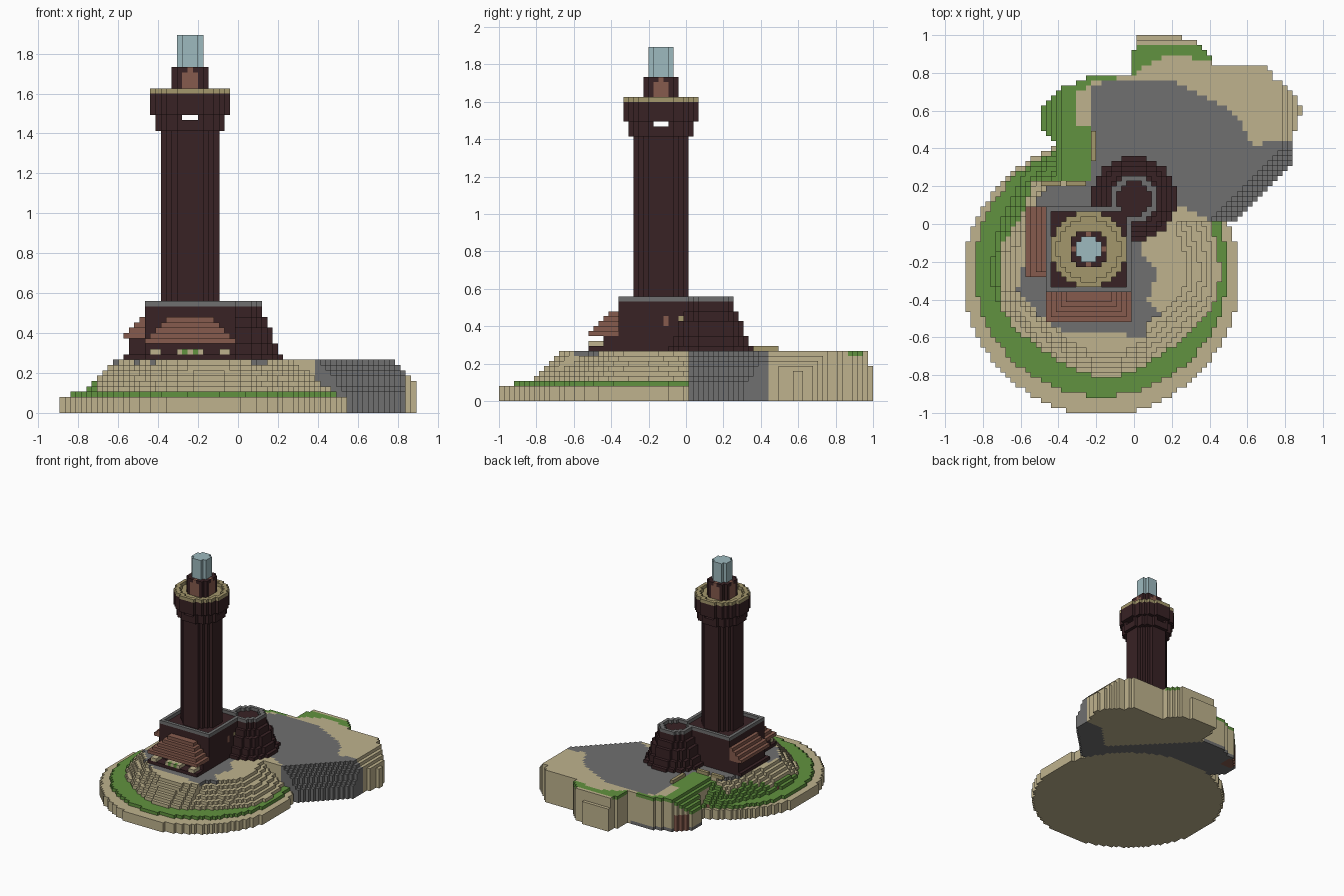
import bpy
from math import hypot, atan2, sin

V = 2 / 75  # edge length of one block

if "Cube" in bpy.data.objects:
    bpy.data.objects.remove(bpy.data.objects["Cube"], do_unlink=True)

COLOURS = {
    "sand": (.52, .45, .27),
    "grass": (.12, .29, .05),
    "stone": (.16, .16, .16),
    "dark_brick": (.04, .016, .018),
    "roof_clay": (.24, .105, .075),
    "khaki": (.37, .31, .15),
    "lamp_glass": (.34, .49, .52),
}
MATERIALS = {}
for label, rgb in COLOURS.items():
    mat = bpy.data.materials.new(label)
    mat.use_nodes = True
    mat.diffuse_color = (*rgb, 1)
    mat.node_tree.nodes["Principled BSDF"].inputs["Base Color"].default_value = (*rgb, 1)
    MATERIALS[label] = mat


def box(x, y, z, colour):
    """Blocks in inclusive x and y ranges, and z from low up to high."""
    return {(i, j, k): colour for i in range(x[0], x[1] + 1)
            for j in range(y[0], y[1] + 1) for k in range(*z)}


def disc(centre, radius, z, colour, inner=0):
    """Round stack of blocks, hollow inside the inner radius."""
    cx, cy = centre
    n = int(radius) + 1
    return {c: colour for c in box((cx - n, cx + n), (cy - n, cy + n), z, colour)
            if inner <= hypot(c[0] - cx, c[1] - cy) <= radius}


def block_object(name, cells):
    """Mesh the exposed faces of a set of coloured blocks."""
    slots = sorted(set(cells.values()))
    verts, faces, indices = {}, [], []
    for cell, colour in cells.items():
        for axis in range(3):
            for side in (0, 1):
                near = list(cell)
                near[axis] += 2 * side - 1
                if tuple(near) in cells:
                    continue
                u, w = (axis + 1) % 3, (axis + 2) % 3
                ring = [(0, 0), (1, 0), (1, 1), (0, 1)]
                face = []
                for a, b in ring if side else ring[::-1]:
                    p = list(cell)
                    p[axis] += side
                    p[u] += a
                    p[w] += b
                    face.append(verts.setdefault(tuple(p), len(verts)))
                faces.append(face)
                indices.append(slots.index(colour))
    mesh = bpy.data.meshes.new(name)
    mesh.from_pydata([((x - .5) * V, (y - .5) * V, z * V) for x, y, z in verts], [], faces)
    for label in slots:
        mesh.materials.append(MATERIALS[label])
    mesh.polygons.foreach_set("material_index", indices)
    mesh.update()
    bpy.context.collection.objects.link(bpy.data.objects.new(name, mesh))


def inside(x, y, outline):
    hit = False
    for (ax, ay), (bx, by) in zip(outline, outline[1:] + outline[:1]):
        if (ay > y) != (by > y) and x < ax + (y - ay) * (bx - ax) / (by - ay):
            hit = not hit
    return hit


# Island outlines, in blocks
HEADLAND = [(-18.6, 19), (-18.6, 23), (-15, 26.6), (-8, 29.6), (-.6, 30), (.4, 37.6), (8, 37.6),
            (13, 36), (16, 31.6), (26.4, 31.6), (28, 29), (31, 27), (33.6, 23), (32, 18),
            (31.4, 12), (28, 8), (24, 4), (20, .6), (15, .6), (0, 0), (-15, 10), (-16, 17)]
NORTH_PAVING = [(-8, 27), (-5, 28.6), (7, 28.6), (13, 26), (20, 22), (24, 15), (31, 16),
                (30, 10), (16, 2), (13, 2), (8, 4), (0, 7), (-8, 8)]
HOUSE_PAVING = [(-21, 7), (-8, 8.5), (2, -2), (2, -6), (5, -9), (3, -15), (6, -19), (5, -22),
                (1, -23), (-4, -21), (-13, -22), (-19, -18), (-23, -13), (-20, 0)]
MEADOW = [(-34, -18), (-27, -17), (-26, -4), (-22, 2), (-20, 8.4), (-8.5, 8.4), (-8.5, 19),
          (-11, 20), (-11, 26), (-8, 28), (0, 29.6), (2, 31), (8, 34), (16, 32), (16, 35.6),
          (0, 35.6), (-19, 30), (-34, 15)]


def cliff_distance(x, y):
    return ((y - 1) * 11 - (x - 20) * 11) / hypot(11, 11) + 1


def column(x, y):
    """Terrain height, surface colour and body colour at one grid position."""
    beach = hypot(x + 6.5, y + 10.5) <= 27.3
    height = 3 if beach else 0
    top = body = "sand"
    if beach and hypot(x + 6.5, y + 9) <= 25.2:
        height, top = 4, "grass"
    # terraced hill
    dx, dy = x + 5.5, y + 7
    r = hypot(dx, dy) + .6 * sin(5 * atan2(dy, dx))
    crest = 15 if dx > 8 else 17.5
    if beach and r < 23.2:
        height = max(height, min(10, int(4.6 + 6 * (23 - r) / (23 - crest))))
        if height > 4:
            top = "sand"
    # headland with stepped flanks
    if inside(x, y, HEADLAND):
        h, d = 10, cliff_distance(x, y)
        if x < -13:
            h = min(h, x + 24)
        if x > 29:
            h = min(h, 5 + (34 - x))
        if y > 36:
            h = 7
        if x > 14 and y < 16.5 and d < 8:
            h = min(h, max(2, int(3 + 1.7 * d)))
            top = body = "stone"
        if h > height:
            height = h
            if top == "grass":
                top = "sand"
    if height == 10 and (inside(x, y, NORTH_PAVING) or inside(x, y, HOUSE_PAVING)):
        top = "stone"
    elif height > 3 and body == "sand" and inside(x, y, MEADOW):
        top = "grass"
        if beach and x < -15:
            body = "roof_clay"
    return height, top, body, beach


# Island
terrain = {}
for i in range(-33, 34):
    for j in range(-37, 38):
        height, top, body, beach = column(i, j)
        for k in range(height):
            terrain[i, j, k] = top if k == height - 1 else body if k > 2 or not beach else "sand"
        if height and not beach and i + j < 28:
            terrain[i, j, 0] = "stone"
for c in box((-17, -14), (23, 26), (0, 5), "dark_brick"):
    if c in terrain:
        terrain[c] = "roof_clay"
block_object("island", terrain)

# Low garden walls
block_object("garden_walls", {**box((-18, -15), (8, 8), (10, 11), "khaki"),
                              **box((-13, -10), (8, 8), (10, 11), "khaki"),
                              **box((-8, -8), (13, 18), (10, 11), "khaki")})

TOWER, TURRET = (-9, -5), (0, 5)

# Square keep with a stone parapet
keep = box((-17, -1), (-13, 3), (10, 20), "dark_brick")
for (i, j, k), colour in box((-17, -1), (-13, 3), (20, 21), "stone").items():
    if (i in (-17, -1) or j in (-13, 3)) and hypot(i - TURRET[0], j - TURRET[1]) > 3.2:
        keep[i, j, k] = colour
keep.update(box((-1, -1), (-4, -4), (15, 17), "roof_clay"))
keep.update(box((-1, -1), (-1, -1), (15, 17), "khaki"))
block_object("keep", keep)

# Flared round turret
turret = {}
for radius, z in ((8.5, (10, 11)), (7.6, (11, 13)), (6.6, (13, 16)), (5.5, (16, 18)), (4.5, (18, 20))):
    turret.update(disc(TURRET, radius, z, "dark_brick"))
for c, colour in disc(TURRET, 4.5, (20, 21), "stone", 3.2).items():
    if c[0] >= -1 or c[1] >= 3:
        turret[c] = colour
block_object("corner_turret", turret)

# Porches with stepped clay roofs
porch = box((-17, -1), (-19, -14), (10, 11), "dark_brick")
porch.update(box((-17, -1), (-16, -14), (11, 13), "dark_brick"))
porch.update(box((-21, -18), (-10, 3), (10, 11), "dark_brick"))
porch.update(box((-20, -18), (-9, 3), (11, 14), "dark_brick"))
for x in ((-16, -15), (-11, -7), (-3, -2)):
    porch.update(box(x, (-19, -17), (11, 12), "sand"))
for x in (-10, -8):
    porch.update(box((x, x), (-19, -19), (11, 12), "grass"))
block_object("porches", porch)
front_roof, side_roof = {}, {}
for n in range(5):
    front_roof.update(box((-17 + n, -1 - n), (-19 + n, -14), (13 + n, 14 + n), "roof_clay"))
    if n < 4:
        side_roof.update(box((-21 + n, -18), (-10 + n // 2, 3), (14 + n, 15 + n), "roof_clay"))
block_object("front_roof", front_roof)
block_object("side_roof", side_roof)

# Tall round shaft with a widened gallery
block_object("tower_shaft", disc(TOWER, 5.6, (20, 53), "dark_brick"))
gallery = disc(TOWER, 6.6, (53, 56), "dark_brick")
gallery.update(disc(TOWER, 7.6, (56, 60), "dark_brick"))
gallery.update(disc(TOWER, 6.2, (59, 60), "khaki"))
gallery.update(disc(TOWER, 7.6, (60, 61), "khaki", 6.2))
# lookout slots run right through in both directions
for c in {**box((-10, -8), (-13, 3), (55, 56), "khaki"), **box((-17, -1), (-6, -4), (55, 56), "khaki")}:
    gallery.pop(c, None)
block_object("tower_gallery", gallery)

# Lamp room with clay doors on four sides
room = disc(TOWER, 3.7, (60, 65), "dark_brick")
for i, j, k in list(room):
    across = min(abs(i - TOWER[0]), abs(j - TOWER[1]))
    out = max(abs(i - TOWER[0]), abs(j - TOWER[1]))
    if out == 3 and across <= (1 if k < 64 else 0):
        room[i, j, k] = "roof_clay"
block_object("lamp_room", room)
block_object("lamp", disc(TOWER, 2.5, (65, 71), "lamp_glass"))
